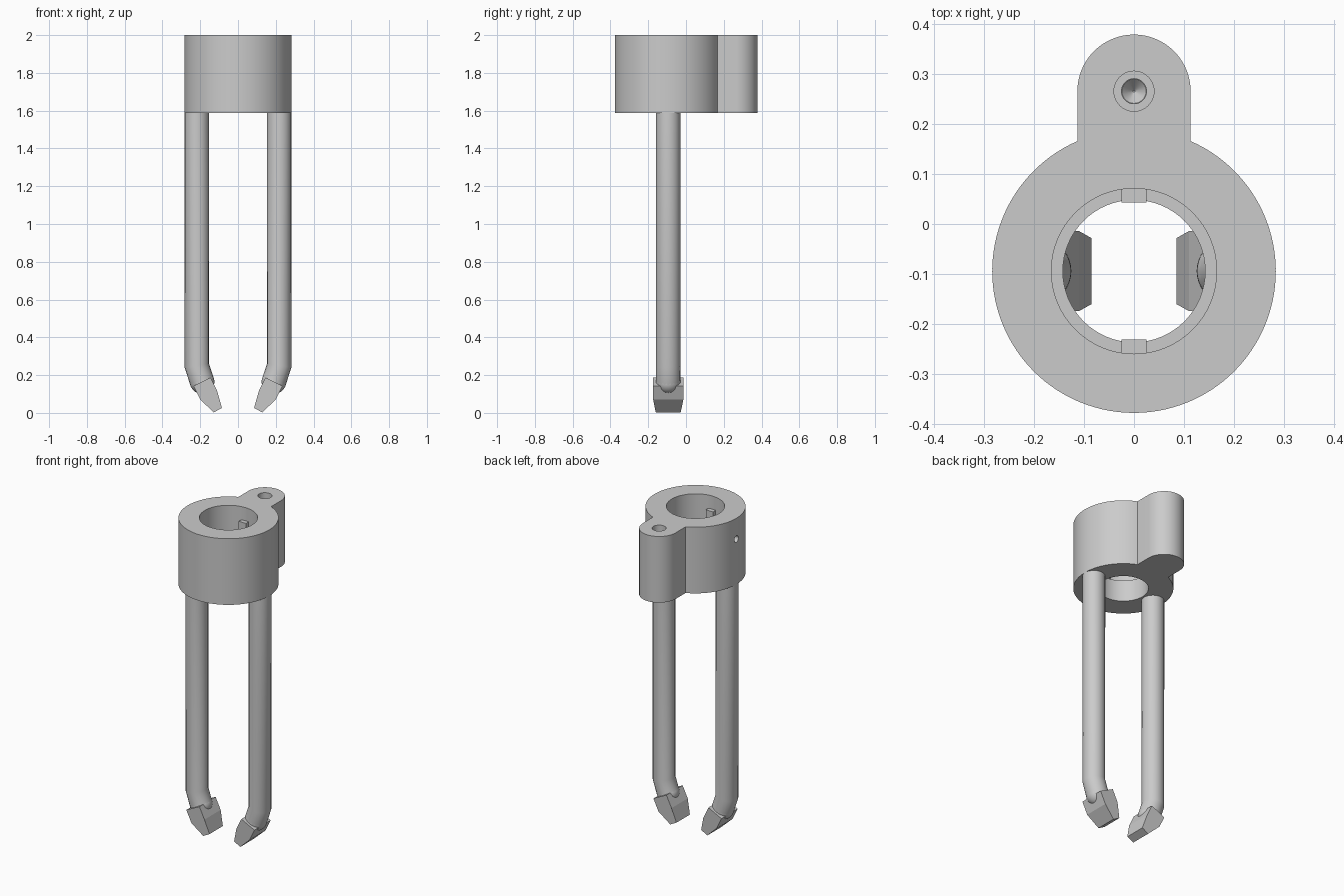
import bpy, bmesh, math
from mathutils import Matrix, Vector

cube = bpy.data.objects.get("Cube")
if cube:
    bpy.data.objects.remove(cube, do_unlink=True)

grey = bpy.data.materials.new("plain grey")
grey.use_nodes = True
grey.diffuse_color = (0.6, 0.6, 0.6, 1)
grey.node_tree.nodes["Principled BSDF"].inputs["Base Color"].default_value = (0.6, 0.6, 0.6, 1)

RING_Y, RING_R = -0.094, 0.283
LOBE_Y, LOBE_R = 0.265, 0.113
BASE, TOP = 1.587, 2.0
LEG_X, LEG_R = 0.218, 0.065


def finish(name, bm):
    bmesh.ops.recalc_face_normals(bm, faces=bm.faces)
    mesh = bpy.data.meshes.new(name)
    bm.to_mesh(mesh)
    bm.free()
    ob = bpy.data.objects.new(name, mesh)
    bpy.context.collection.objects.link(ob)
    mesh.materials.append(grey)
    return ob


def select(ob):
    bpy.ops.object.select_all(action='DESELECT')
    ob.select_set(True)
    bpy.context.view_layer.objects.active = ob


def smooth(ob):
    select(ob)
    bpy.ops.object.shade_smooth_by_angle(angle=math.radians(25))


def cylinder(name, r, centre, depth, rot=None, r_end=None, sides=64):
    bm = bmesh.new()
    m = Matrix.Translation(centre) @ (rot or Matrix())
    bmesh.ops.create_cone(bm, cap_ends=True, segments=sides, radius1=r if r_end is None else r_end,
                          radius2=r, depth=depth, matrix=m)
    return finish(name, bm)


def bore(name, r, y, z0, z1, r_end=None, sides=64):
    return cylinder(name, r, (0, y, (z0 + z1) / 2), z1 - z0, r_end=r_end, sides=sides)


def prism(name, loop_a, loop_b):
    # Closed solid between two matching outlines
    bm = bmesh.new()
    a = [bm.verts.new(p) for p in loop_a]
    b = [bm.verts.new(p) for p in loop_b]
    bm.faces.new(a)
    bm.faces.new(b)
    for i in range(len(a)):
        j = (i + 1) % len(a)
        bm.faces.new((a[i], a[j], b[j], b[i]))
    return finish(name, bm)


# Housing: round body with a rounded lobe at the back
start = math.acos(LOBE_R / RING_R)
outline = []
for i in range(97):
    t = math.pi - start + (math.pi + 2 * start) * i / 96
    outline.append((RING_R * math.cos(t), RING_Y + RING_R * math.sin(t)))
for i in range(49):
    t = math.pi * i / 48
    outline.append((LOBE_R * math.cos(t), LOBE_Y + LOBE_R * math.sin(t)))
housing = prism("housing", [(x, y, BASE) for x, y in outline], [(x, y, TOP) for x, y in outline])

# Stepped bore, stepped blind hole in the lobe, and side screw hole
cutters = [
    bore("bore_cutter", 0.142, RING_Y, 1.5, 2.1),
    bore("counterbore_cutter", 0.165, RING_Y, 1.72, 2.1),
    bore("lobe_wide_cutter", 0.04, LOBE_Y, 1.88, 2.1, sides=40),
    bore("lobe_narrow_cutter", 0.025, LOBE_Y, 1.76, 1.95, sides=40),
    bore("lobe_tip_cutter", 0.025, LOBE_Y, 1.735, 1.761, r_end=0.002, sides=40),
    cylinder("screw_hole_cutter", 0.02, (-0.23, RING_Y, 1.87), 0.2,
             Matrix.Rotation(math.pi / 2, 4, 'Y'), sides=32),
]
for c in cutters:
    c.hide_render = True
    select(housing)
    mod = housing.modifiers.new("cut", 'BOOLEAN')
    mod.operation, mod.solver, mod.object = 'DIFFERENCE', 'EXACT', c
    bpy.ops.object.modifier_apply(modifier=mod.name)
    bpy.data.objects.remove(c, do_unlink=True)
smooth(housing)

# Locating keys inside the bore, front and back
for side, label in ((-1, "front"), (1, "back")):
    bm = bmesh.new()
    m = Matrix.Translation((0, RING_Y + side * 0.154, 1.818)) @ Matrix.Diagonal((0.05, 0.034, 0.2, 1))
    bmesh.ops.create_cube(bm, size=1, matrix=m)
    finish(label + "_bore_key", bm)

# Jaw section: top edge, straight shoulders, tapered tip, as x, z, half width
jaw_section = [(0.235, 0.142, 0.08), (0.145, 0.187, 0.08), (0.11, 0.115, 0.08),
               (0.085, 0.026, 0.066), (0.128, 0.003, 0.066), (0.2, 0.07, 0.08)]

for side, label in ((-1, "right"), (1, "left")):
    # Bent leg with a rounded end
    curve = bpy.data.curves.new(label + "_leg", 'CURVE')
    curve.dimensions = '3D'
    curve.bevel_depth = LEG_R
    curve.bevel_resolution = 8
    curve.use_fill_caps = True
    path = [(LEG_X, BASE + 0.01), (LEG_X, 0.25), (0.19, 0.165)]
    spline = curve.splines.new('POLY')
    spline.points.add(len(path) - 1)
    for p, (x, z) in zip(spline.points, path):
        p.co = (side * x, RING_Y, z, 1)
    curve.materials.append(grey)
    leg = bpy.data.objects.new(label + "_leg", curve)
    bpy.context.collection.objects.link(leg)
    select(leg)
    bpy.ops.object.convert(target='MESH')
    smooth(bpy.context.view_layer.objects.active)

    bm = bmesh.new()
    bmesh.ops.create_uvsphere(bm, u_segments=36, v_segments=18, radius=LEG_R,
                              matrix=Matrix.Translation((side * 0.19, RING_Y, 0.165)))
    smooth(finish(label + "_leg_end", bm))

    # Tapered gripping jaw
    prism(label + "_jaw",
          [(side * x, RING_Y - w, z) for x, z, w in jaw_section],
          [(side * x, RING_Y + w, z) for x, z, w in jaw_section])
